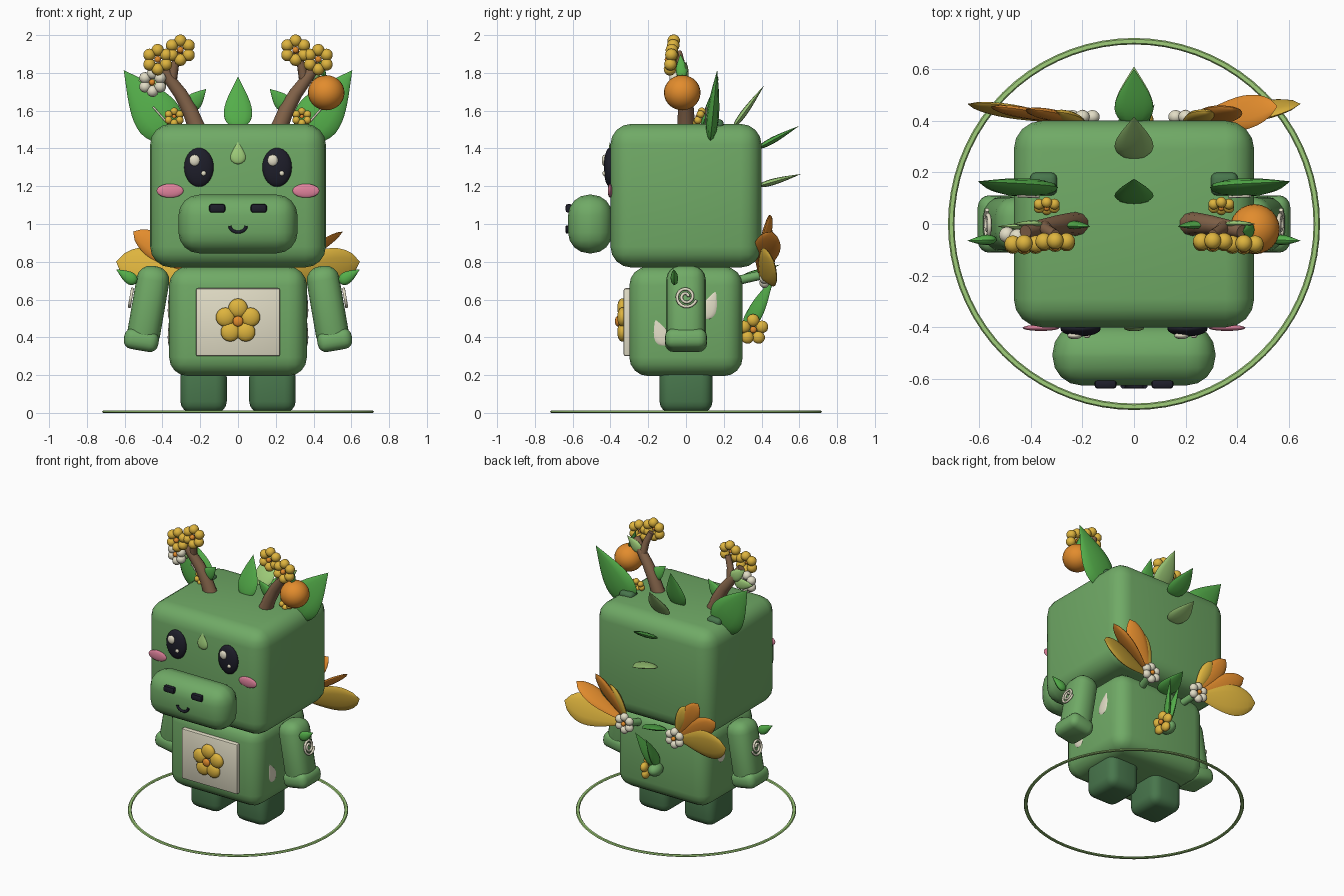
import bpy, bmesh, math
from mathutils import Vector, Matrix

if "Cube" in bpy.data.objects:
    bpy.data.objects.remove(bpy.data.objects["Cube"])


def mat(name, r, g, b):
    m = bpy.data.materials.new(name)
    lin = [((c / 255 + 0.055) / 1.055) ** 2.4 for c in (r, g, b)]
    m.diffuse_color = (*lin, 1)
    m.use_nodes = True
    m.node_tree.nodes["Principled BSDF"].inputs["Base Color"].default_value = m.diffuse_color
    return m


GREEN = mat("body green", 112, 170, 102)
DARK = mat("dark green", 72, 118, 76)
LEAF = mat("leaf green", 84, 174, 74)
LIGHT = mat("light green", 160, 206, 122)
YELLOW = mat("yellow", 222, 180, 62)
ORANGE = mat("orange", 226, 140, 45)
CREAM = mat("cream", 226, 221, 198)
NAVY = mat("navy", 30, 30, 42)
PINK = mat("pink", 226, 132, 158)
BROWN = mat("brown", 132, 100, 74)


def finish(name, bm, *mats):
    bmesh.ops.recalc_face_normals(bm, faces=bm.faces)
    me = bpy.data.meshes.new(name)
    bm.to_mesh(me)
    bm.free()
    ob = bpy.data.objects.new(name, me)
    bpy.context.collection.objects.link(ob)
    for m in mats:
        me.materials.append(m)
    bpy.ops.object.select_all(action='DESELECT')
    ob.select_set(True)
    bpy.context.view_layer.objects.active = ob
    bpy.ops.object.shade_smooth_by_angle(angle=math.radians(40))
    return ob


def box(name, loc, size, bevel, m, tilt=0, seg=4):
    """Rounded box, optionally tilted about the y axis."""
    bm = bmesh.new()
    bmesh.ops.create_cube(bm, size=1)
    bmesh.ops.scale(bm, vec=size, verts=bm.verts)
    bmesh.ops.bevel(bm, geom=bm.edges[:], offset=bevel, segments=seg, profile=0.5, affect='EDGES')
    bmesh.ops.transform(bm, matrix=Matrix.Translation(loc) @ Matrix.Rotation(tilt, 4, 'Y'), verts=bm.verts)
    return finish(name, bm, m)


def ball(name, loc, radii, m):
    bm = bmesh.new()
    bmesh.ops.create_uvsphere(bm, u_segments=24, v_segments=14, radius=1)
    bmesh.ops.transform(bm, matrix=Matrix.Translation(loc) @ Matrix.Diagonal((*radii, 1)), verts=bm.verts)
    return finish(name, bm, m)


def blade(name, base, tip, half, thick, m, side=(1, 0, 0), petal=False):
    """Lens-shaped leaf (pointed) or petal (rounded end) from base to tip."""
    base, tip = Vector(base), Vector(tip)
    ax = tip - base
    w = Vector(side)
    w = (w - ax * (w.dot(ax) / ax.length_squared)).normalized()
    d = ax.normalized().cross(w)
    bm = bmesh.new()
    rings, n = [], 12
    for i in range(1, 14):
        t = i / 14
        f = math.sin(math.pi * t ** 1.6) ** 0.65 if petal else math.sin(math.pi * t ** 0.6)
        rings.append([bm.verts.new(base + ax * t + w * (half * f * math.cos(a)) + d * (thick * f * math.sin(a)))
                      for a in (2 * math.pi * k / n for k in range(n))])
    for a, b in zip(rings, rings[1:]):
        for k in range(n):
            bm.faces.new((a[k], a[(k + 1) % n], b[(k + 1) % n], b[k]))
    for ring, p in ((rings[0], base), (rings[-1], tip)):
        v = bm.verts.new(p)
        for k in range(n):
            bm.faces.new((ring[k], ring[(k + 1) % n], v))
    return finish(name, bm, m)


def flower(name, loc, normal, dist, r, count, m, flat=0.75):
    """Ring of round petals with an orange heart, facing along normal."""
    rot = Vector(normal).to_track_quat('Z', 'Y').to_matrix().to_4x4()
    bm = bmesh.new()
    for k in range(count + 1):
        heart = k == count
        a = math.pi / 2 + 2 * math.pi * k / count
        p = Vector((0, 0, r * 0.45)) if heart else Vector((math.cos(a), math.sin(a), 0)) * dist
        s = r * (0.55 if heart else 1)
        mtx = Matrix.Translation(loc) @ rot @ Matrix.Translation(p) @ Matrix.Diagonal((s, s, s * flat, 1))
        before = set(bm.faces)
        bmesh.ops.create_uvsphere(bm, u_segments=14, v_segments=9, radius=1, matrix=mtx)
        for f in set(bm.faces) - before:
            f.material_index = int(heart)
    return finish(name, bm, m, ORANGE)


def tube(name, pts, radius, m, taper=1.0):
    cu = bpy.data.curves.new(name, 'CURVE')
    cu.dimensions = '3D'
    cu.bevel_depth = radius
    cu.bevel_resolution = 3
    cu.use_fill_caps = True
    sp = cu.splines.new('POLY')
    sp.points.add(len(pts) - 1)
    for i, p in enumerate(pts):
        sp.points[i].co = (*p, 1)
        sp.points[i].radius = 1 + (taper - 1) * i / (len(pts) - 1)
    ob = bpy.data.objects.new(name, cu)
    bpy.context.collection.objects.link(ob)
    cu.materials.append(m)
    bpy.ops.object.select_all(action='DESELECT')
    ob.select_set(True)
    bpy.context.view_layer.objects.active = ob
    bpy.ops.object.convert(target='MESH')
    bpy.ops.object.shade_smooth_by_angle(angle=math.radians(40))


# Main masses
box("head", (0, 0, 1.15), (0.93, 0.80, 0.76), 0.11, GREEN)
box("body", (0, 0, 0.485), (0.73, 0.60, 0.58), 0.10, GREEN)
box("snout", (0, -0.507, 1.0), (0.63, 0.235, 0.31), 0.11, GREEN)

# Ground ring
bm = bmesh.new()
prof = [(0.72, 0.005), (0.715, 0.012), (0.70, 0.012), (0.695, 0.005), (0.70, 0), (0.715, 0)]
N = 72
rows = [[bm.verts.new((r * math.cos(a), r * math.sin(a), z)) for r, z in prof]
        for a in (2 * math.pi * k / N for k in range(N))]
for i in range(N):
    a, b = rows[i], rows[(i + 1) % N]
    for j in range(6):
        bm.faces.new((a[j], a[(j + 1) % 6], b[(j + 1) % 6], b[j]))
finish("ground_ring", bm, LIGHT)

# Belly panel and flower
box("belly_panel", (0, -0.31, 0.48), (0.445, 0.04, 0.36), 0.01, CREAM, seg=2)
flower("belly_flower", (0, -0.338, 0.485), (0, -1, 0), 0.07, 0.052, 5, YELLOW, 0.5)

# Mouth and forehead leaf
tube("mouth", [(0.043 * math.cos(a), -0.628, 0.99 - 0.033 * math.sin(a))
               for a in (math.pi * k / 10 for k in range(11))], 0.009, NAVY)
blade("forehead_leaf", (0, -0.403, 1.315), (0, -0.403, 1.435), 0.04, 0.012, LIGHT)

# Leaf crest running down the back
for base, tip, m in (((0, 0.08, 1.50), (0, 0.175, 1.78), LEAF), ((0, 0.25, 1.51), (0, 0.415, 1.735), LIGHT),
                     ((0, 0.38, 1.40), (0, 0.60, 1.52), LEAF), ((0, 0.38, 1.20), (0, 0.61, 1.265), LIGHT),
                     ((0, 0.28, 0.71), (0, 0.50, 0.785), LEAF)):
    blade("crest_leaf", base, tip, 0.075, 0.017, m)

# Tail
ball("tail_bud", (0, 0.345, 0.43), (0.045, 0.06, 0.045), GREEN)
blade("tail_leaf", (0, 0.32, 0.44), (0.08, 0.465, 0.72), 0.045, 0.02, LEAF, (0.5, 1, 0))
blade("tail_leaf", (0, 0.31, 0.44), (0.0, 0.46, 0.69), 0.04, 0.02, LEAF, (0, 1, 0))
flower("tail_flower", (0.055, 0.355, 0.44), (1, 0.1, 0), 0.05, 0.034, 5, YELLOW)

for s in (-1, 1):
    # Legs and arms
    box("leg", (0.182 * s, 0, 0.125), (0.245, 0.28, 0.25), 0.06, DARK)
    box("arm", (0.475 * s, 0, 0.56), (0.175, 0.21, 0.44), 0.075, GREEN, -0.17 * s)
    box("hand", (0.512 * s, 0, 0.385), (0.185, 0.222, 0.11), 0.045, GREEN, -0.17 * s)
    blade("arm_leaf", (0.535 * s, -0.06, 0.69), (0.645 * s, -0.065, 0.76), 0.033, 0.02, LEAF, (0.5 * s, 0, -1))
    tube("arm_spiral", [((0.566 - 0.17 * r * math.sin(a)) * s, r * math.cos(a), 0.615 + r * math.sin(a))
                        for a, r in ((0.35 * k, 0.012 + 0.0013 * k) for k in range(36))], 0.008, CREAM)
    # Body side spots
    blade("side_spot", (0.364 * s, 0.10, 0.495), (0.364 * s, 0.16, 0.65), 0.042, 0.008, CREAM, (0, 1, 0))
    blade("side_spot", (0.364 * s, -0.11, 0.355), (0.364 * s, -0.165, 0.50), 0.042, 0.008, CREAM, (0, 1, 0))

    # Face
    ball("eye", (0.207 * s, -0.405, 1.30), (0.078, 0.03, 0.103), NAVY)
    ball("eye_highlight", (0.207 * s - 0.023, -0.432, 1.337), (0.028, 0.014, 0.03), CREAM)
    ball("eye_glint", (0.207 * s + 0.025, -0.432, 1.268), (0.013, 0.01, 0.013), CREAM)
    ball("cheek", (0.36 * s, -0.402, 1.176), (0.071, 0.012, 0.037), PINK)
    box("nostril", (0.11 * s, -0.62, 1.083), (0.085, 0.035, 0.045), 0.012, NAVY, seg=2)

    # Ears
    box("ear_base", (0.35 * s, 0.155, 1.525), (0.105, 0.09, 0.06), 0.025, DARK, seg=3)
    blade("ear", (0.34 * s, 0.13, 1.45), (0.605 * s, 0.165, 1.815), 0.125, 0.033, LEAF)
    tube("ear_vein", [(0.37 * s, 0.105, 1.53), (0.45 * s, 0.108, 1.62)], 0.005, CREAM)
    flower("ear_flower", (0.338 * s, 0.07, 1.565), (0, -0.9, 0.4), 0.034, 0.021, 6, YELLOW, 1)

    # Forked horns with blossoms
    tube("horn", [(0.21 * s, 0, 1.49), (0.255 * s, 0, 1.60), (0.305 * s, -0.005, 1.69),
                  (0.365 * s, -0.015, 1.77), (0.42 * s, -0.03, 1.85)], 0.048, BROWN, 0.55)
    tube("horn_branch", [(0.35 * s, -0.01, 1.76), (0.335 * s, -0.025, 1.84), (0.305 * s, -0.04, 1.91)], 0.027, BROWN, 0.7)
    flower("horn_flower", (0.305 * s, -0.07, 1.92), (0, -1, 0.1), 0.051, 0.033, 6, YELLOW, 1)
    flower("horn_flower", (0.425 * s, -0.08, 1.87), (0, -1, 0.1), 0.051, 0.033, 6, YELLOW, 1)
    blade("horn_leaf", (0.27 * s, 0, 1.61), (0.168 * s, -0.01, 1.715), 0.045, 0.015, LEAF)
    blade("blossom_leaf", (0.36 * s, 0.0, 1.77), (0.47 * s, 0.0, 1.86), 0.04, 0.014, LIGHT)

    # Petal wings on the back
    for tip, half, m in (((0.645, 0.465, 0.80), 0.105, YELLOW), ((0.555, 0.455, 0.96), 0.07, ORANGE),
                         ((0.41, 0.445, 1.05), 0.065, ORANGE), ((0.30, 0.435, 1.0), 0.045, YELLOW)):
        blade("wing_petal", (0.18 * s, 0.385, 0.72), (tip[0] * s, tip[1], tip[2]), half, 0.02, m, (1, 0, 0.7), True)
    tube("wing_stem", [(0.17 * s, 0.27, 0.70), (0.195 * s, 0.40, 0.73)], 0.025, GREEN)
    flower("wing_flower", (0.2 * s, 0.415, 0.735), (0, 1, 0), 0.045, 0.029, 6, CREAM, 0.9)

# Fruit on one horn, pale blossom on the other
ball("fruit", (0.467, -0.02, 1.695), (0.097, 0.097, 0.093), ORANGE)
blade("fruit_leaf", (0.46, -0.02, 1.77), (0.42, -0.03, 1.90), 0.03, 0.015, LEAF, (0, 1, 0))
flower("pale_flower", (-0.452, -0.05, 1.75), (-0.2, -1, 0), 0.047, 0.031, 6, CREAM, 1)
blade("pale_flower_leaf", (-0.38, -0.01, 1.74), (-0.53, -0.01, 1.76), 0.04, 0.014, LIGHT, (0, 0, 1))
